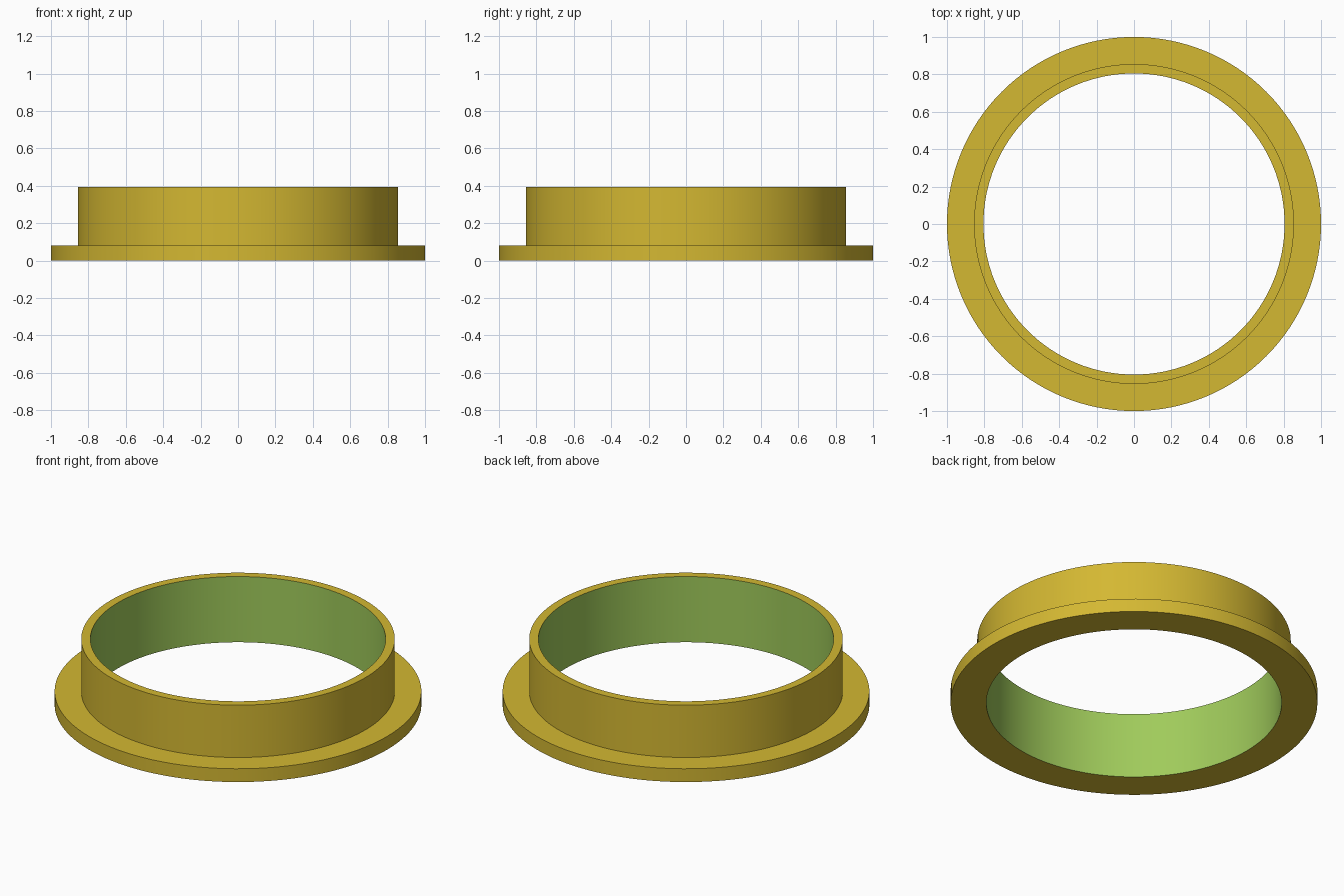
import bpy, bmesh, math

if "Cube" in bpy.data.objects:
    bpy.data.objects.remove(bpy.data.objects["Cube"])

SEGMENTS = 128


def material(name, color):
    m = bpy.data.materials.new(name)
    m.diffuse_color = (*color, 1.0)
    m.use_nodes = True
    m.node_tree.nodes["Principled BSDF"].inputs["Base Color"].default_value = m.diffuse_color
    return m


gold = material("gold", (0.658, 0.479, 0.032))
green = material("green", (0.352, 0.597, 0.105))

# Flanged ring cross-section as (radius, height), starting with the bore wall
bore, collar, rim = 0.805, 0.855, 1.0
flange_top, top = 0.08, 0.395
profile = [(bore, top), (bore, 0), (rim, 0), (rim, flange_top),
           (collar, flange_top), (collar, top)]

# Revolve the closed profile around z
bm = bmesh.new()
rings = []
for i in range(SEGMENTS):
    a = 2 * math.pi * i / SEGMENTS
    rings.append([bm.verts.new((r * math.cos(a), r * math.sin(a), z))
                  for r, z in profile])
for i, ring in enumerate(rings):
    after = rings[(i + 1) % SEGMENTS]
    for j in range(len(profile)):
        k = (j + 1) % len(profile)
        face = bm.faces.new((ring[j], ring[k], after[k], after[j]))
        face.material_index = 1 if j == 0 else 0  # green bore wall
bmesh.ops.recalc_face_normals(bm, faces=bm.faces)

mesh = bpy.data.meshes.new("flanged_ring")
bm.to_mesh(mesh)
bm.free()
mesh.materials.append(gold)
mesh.materials.append(green)
ring_obj = bpy.data.objects.new("flanged_ring", mesh)
bpy.context.collection.objects.link(ring_obj)

# Smooth walls, crisp rims
bpy.context.view_layer.objects.active = ring_obj
ring_obj.select_set(True)
bpy.ops.object.shade_smooth_by_angle(angle=math.radians(30))
